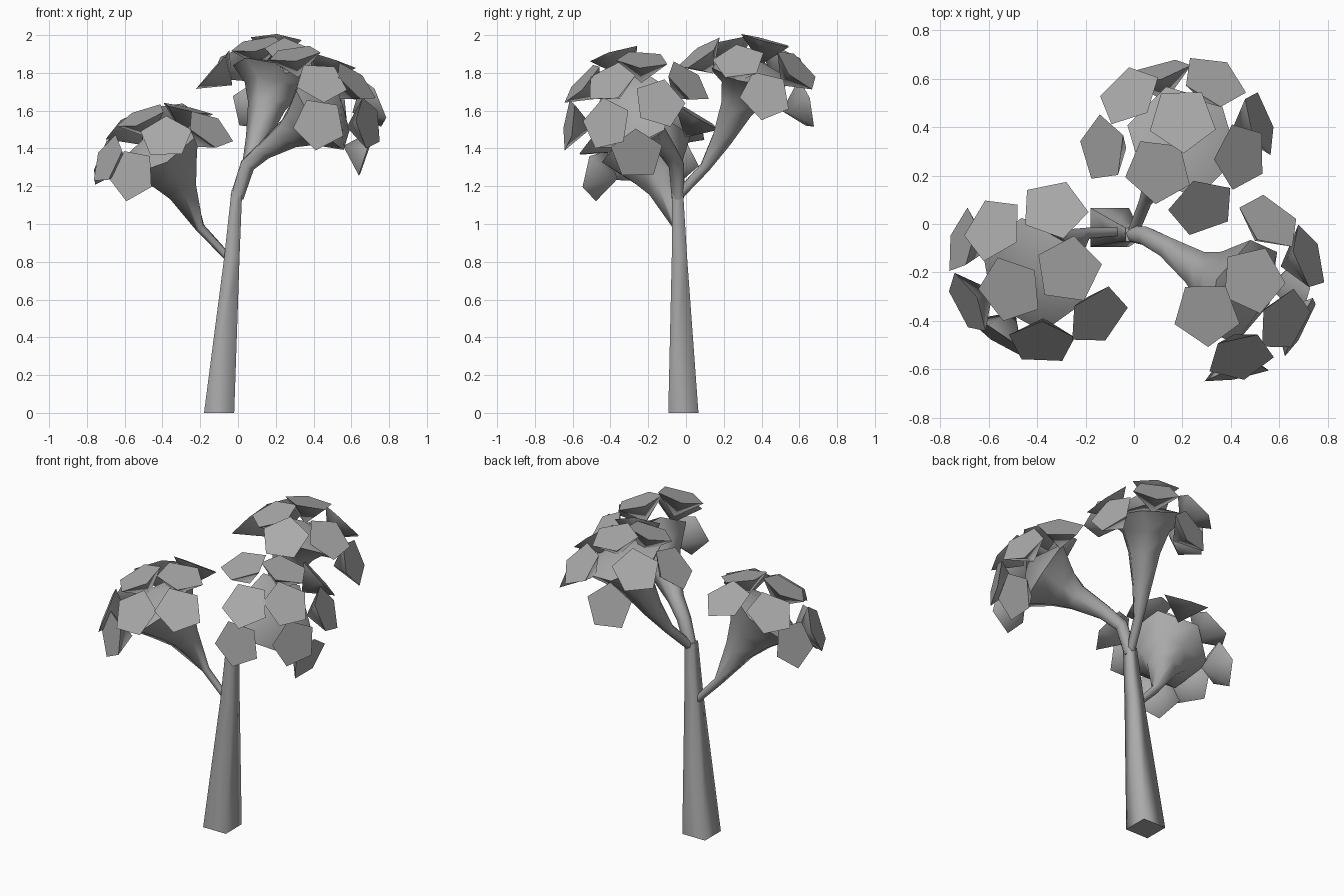
import bpy, bmesh, math
from mathutils import Vector

if "Cube" in bpy.data.objects:
    bpy.data.objects.remove(bpy.data.objects["Cube"])

grey = bpy.data.materials.new("grey")
grey.diffuse_color = (0.4, 0.4, 0.4, 1)
grey.use_nodes = True
grey.node_tree.nodes["Principled BSDF"].inputs["Base Color"].default_value = grey.diffuse_color

def finish(name, bm, angle=None):
    mesh = bpy.data.meshes.new(name)
    bm.to_mesh(mesh)
    bm.free()
    mesh.materials.append(grey)
    ob = bpy.data.objects.new(name, mesh)
    bpy.context.collection.objects.link(ob)
    if angle:
        bpy.context.view_layer.objects.active = ob
        ob.select_set(True)
        bpy.ops.object.shade_smooth_by_angle(angle=math.radians(angle))
        ob.select_set(False)
    return ob

def tube(name, path, sides, apex=None, upright=False):
    """Loft rings (x, y, z, radius) along a path, closing with a flat end or a point."""
    bm = bmesh.new()
    pts = [Vector(p[:3]) for p in path]
    rings = []
    for i, p in enumerate(pts):
        t = pts[min(i + 1, len(pts) - 1)] - pts[max(i - 1, 0)]
        if upright:
            t = Vector((0, 0, 1))
        q = t.to_track_quat('Z', 'Y')
        ring = []
        for k in range(sides):
            a = 2 * math.pi * (k + 0.5) / sides
            ring.append(bm.verts.new(p + q @ Vector((math.cos(a), math.sin(a), 0)) * path[i][3]))
        rings.append(ring)
    for a, b in zip(rings, rings[1:]):
        for k in range(sides):
            j = (k + 1) % sides
            bm.faces.new((a[k], a[j], b[j], b[k])).smooth = True
    # separate end caps keep the rims sharp
    bm.faces.new([bm.verts.new(v.co) for v in reversed(rings[0])])
    if apex:
        rim = [bm.verts.new(v.co) for v in rings[-1]]
        tip = bm.verts.new(apex)
        for k in range(sides):
            bm.faces.new((rim[k], rim[(k + 1) % sides], tip)).smooth = True
    else:
        bm.faces.new([bm.verts.new(v.co) for v in rings[-1]])
    return finish(name, bm)

def leaves(name, centre, spots, radius=0.143, depth=0.13):
    """Pentagon leaves facing out of the crown, each with a pointed back."""
    bm = bmesh.new()
    for x, y, z, spin in spots:
        p = Vector((x, y, z))
        q = (p - Vector(centre)).to_track_quat('Z', 'Y')
        a = [math.radians(spin) + math.tau * k / 5 for k in range(5)]
        rim = [bm.verts.new(p + q @ Vector((math.cos(t), math.sin(t), 0)) * radius) for t in a]
        tip = bm.verts.new(p + q @ Vector((0, 0, -depth)))
        bm.faces.new(rim)
        for k in range(5):
            bm.faces.new((rim[(k + 1) % 5], rim[k], tip))
    return finish(name, bm, 60)

# Trunk: tapering, leaning, square in section
tube("trunk", [(-0.10, -0.014, 0, 0.113), (-0.032, -0.035, 0.83, 0.057),
               (-0.006, -0.044, 1.18, 0.04)], 4, upright=True)

# Branches flaring into crown heads
tube("left_branch", [(-0.04, -0.03, 0.81, 0.02), (-0.20, -0.04, 0.98, 0.026),
                     (-0.30, -0.11, 1.18, 0.09), (-0.35, -0.16, 1.28, 0.15),
                     (-0.42, -0.21, 1.40, 0.25)], 6, (-0.45, -0.24, 1.50))
tube("right_branch", [(-0.006, -0.042, 1.14, 0.036), (0.05, -0.05, 1.31, 0.042),
                      (0.14, -0.10, 1.39, 0.05), (0.27, -0.19, 1.48, 0.085),
                      (0.34, -0.23, 1.53, 0.13), (0.45, -0.28, 1.60, 0.24)],
     6, (0.54, -0.32, 1.68))
tube("back_branch", [(-0.005, -0.04, 1.15, 0.026), (0.05, 0.10, 1.30, 0.03),
                     (0.10, 0.19, 1.45, 0.06), (0.15, 0.27, 1.62, 0.10),
                     (0.18, 0.32, 1.72, 0.15), (0.20, 0.34, 1.80, 0.24)],
     6, (0.21, 0.36, 1.88))

# Leaf crowns: position and spin of each leaf
leaves("left_leaves", (-0.36, -0.16, 1.20), [
    (-0.58, -0.02, 1.52, 20), (-0.33, 0.06, 1.57, 40), (-0.27, -0.19, 1.61, 10),
    (-0.51, -0.27, 1.57, 20), (-0.15, -0.38, 1.50, 35), (-0.38, -0.49, 1.46, 20),
    (-0.56, -0.47, 1.26, 45), (-0.69, -0.33, 1.34, 20), (-0.71, -0.07, 1.34, 50)])
leaves("right_leaves", (0.36, -0.25, 1.48), [
    (0.56, 0.01, 1.75, 20), (0.49, -0.23, 1.87, 40), (0.30, -0.37, 1.90, 10),
    (0.44, -0.55, 1.75, 50), (0.62, -0.40, 1.75, 20), (0.72, -0.14, 1.64, 0),
    (0.69, -0.42, 1.53, 30), (0.43, -0.62, 1.53, 45), (0.68, -0.26, 1.37, 20)])
leaves("back_leaves", (0.18, 0.32, 1.55), [
    (0.20, 0.43, 1.97, 30), (0.10, 0.22, 1.95, 15), (-0.13, 0.31, 1.82, 40),
    (-0.02, 0.53, 1.85, 20), (0.33, 0.59, 1.82, 50), (0.44, 0.28, 1.86, 30),
    (0.28, 0.07, 1.90, 15), (0.52, 0.42, 1.68, 40), (0.10, 0.63, 1.63, 20)])
